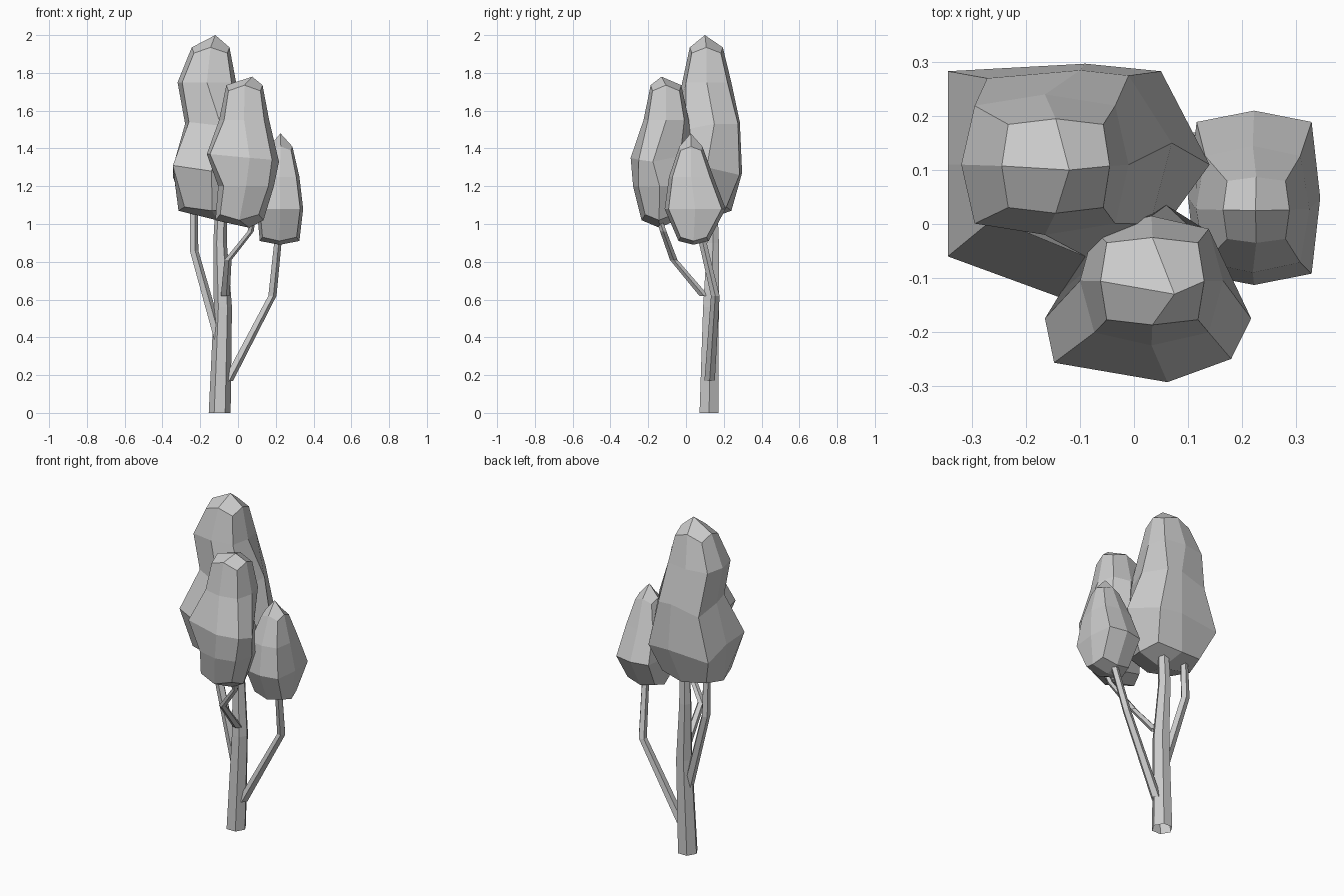
import bpy, bmesh, math


def loft(name, rings, bottom=None, top=None):
    """Skin a stack of point rings (low to high); an end given a tip point is closed."""
    bm = bmesh.new()
    loops = [[bm.verts.new(p) for p in ring] for ring in rings]
    n = len(loops[0])
    for a, b in zip(loops, loops[1:]):
        for i in range(n):
            j = (i + 1) % n
            bm.faces.new((a[i], a[j], b[j], b[i]))
    for loop, tip in ((loops[0], bottom), (loops[-1], top)):
        if tip:
            # Four quads meeting at the tip, like the end of a subdivided cube
            v = bm.verts.new(tip)
            for i in range(0, n, 2):
                bm.faces.new((loop[i], loop[i + 1], loop[(i + 2) % n], v))
    bmesh.ops.recalc_face_normals(bm, faces=bm.faces)
    mesh = bpy.data.meshes.new(name)
    bm.to_mesh(mesh)
    bm.free()
    obj = bpy.data.objects.new(name, mesh)
    bpy.context.collection.objects.link(obj)
    return obj


def box_ring(z, x0, x1, y0, y1, k, sag=0):
    """Eight-point ring between square and diamond, corners lowered by sag."""
    cx, cy, rx, ry = (x0 + x1) / 2, (y0 + y1) / 2, (x1 - x0) / 2, (y1 - y0) / 2
    unit = [(1, 0), (k, k), (0, 1), (-k, k), (-1, 0), (-k, -k), (0, -1), (k, -k)]
    return [(cx + u * rx, cy + v * ry, z - sag * (i % 2)) for i, (u, v) in enumerate(unit)]


def limb(name, path, sides):
    """Tapered open stem through (x, y, z, radius) stations."""
    rings = []
    for x, y, z, r in path:
        rings.append([(x + r * math.cos(math.tau * i / sides),
                       y + r * math.sin(math.tau * i / sides), z) for i in range(sides)])
    return loft(name, rings)


# Tall rear crown: irregular skirt and a waist pinched at its front left
loft("rear_crown",
     [box_ring(1.07, -0.315, 0.04, -0.05, 0.24, 0.82, -0.02),
      [(0.14, 0.11, 1.30), (0.05, 0.283, 1.26), (-0.09, 0.297, 1.27), (-0.345, 0.283, 1.25),
       (-0.345, 0.11, 1.30), (-0.345, -0.06, 1.31), (-0.14, -0.135, 1.28), (0.06, 0.0, 1.28)],
      [(0.07, 0.15, 1.53), (-0.01, 0.275, 1.53), (-0.10, 0.285, 1.54), (-0.272, 0.27, 1.50),
       (-0.28, 0.11, 1.53), (-0.26, 0.01, 1.54), (-0.09, -0.06, 1.52), (0.03, 0.0, 1.50)],
      box_ring(1.75, -0.32, -0.01, -0.02, 0.24, 0.84),
      box_ring(1.935, -0.245, -0.045, 0.02, 0.195, 0.88, 0.03)],
     (-0.11, 0.10, 1.02), (-0.12, 0.10, 2.0))

# Middle front crown: broad at the front, wedge-shaped towards the back
loft("front_crown",
     [box_ring(1.02, -0.12, 0.135, -0.235, -0.05, 0.80, -0.03),
      box_ring(1.20, -0.105, 0.19, -0.28, 0.00, 0.80),
      [(0.217, -0.175, 1.33), (0.13, -0.03, 1.36), (0.06, 0.035, 1.36), (-0.06, -0.045, 1.37),
       (-0.165, -0.175, 1.37), (-0.148, -0.257, 1.37), (0.062, -0.293, 1.35),
       (0.18, -0.25, 1.34)],
      box_ring(1.55, -0.10, 0.165, -0.225, 0.015, 0.80),
      box_ring(1.735, -0.062, 0.13, -0.187, -0.025, 0.88, 0.03)],
     (0.06, -0.14, 0.98), (0.075, -0.13, 1.78))

# Small right crown
loft("right_crown",
     [box_ring(0.91, 0.115, 0.325, -0.04, 0.12, 0.86, -0.02),
      box_ring(1.08, 0.10, 0.345, -0.113, 0.21, 0.87),
      box_ring(1.25, 0.115, 0.325, -0.09, 0.145, 0.84),
      box_ring(1.41, 0.165, 0.288, -0.035, 0.087, 0.88, 0.02)],
     (0.22, 0.04, 0.89), (0.225, 0.025, 1.48))

# Trunk and branches
limb("trunk", [(-0.097, 0.122, 0, 0.058), (-0.08, 0.132, 0.56, 0.048),
               (-0.095, 0.143, 0.90, 0.036), (-0.09, 0.14, 1.06, 0.032)], 6)
limb("right_branch", [(-0.055, 0.125, 0.17, 0.029), (0.18, 0.155, 0.62, 0.024),
                      (0.215, 0.075, 0.96, 0.021)], 5)
limb("left_branch", [(-0.10, 0.125, 0.38, 0.029), (-0.235, 0.15, 0.86, 0.025),
                     (-0.235, 0.14, 1.10, 0.022)], 5)
limb("front_branch", [(-0.07, 0.095, 0.62, 0.026), (-0.055, -0.065, 0.81, 0.021),
                      (0.065, -0.12, 0.96, 0.018), (0.075, -0.14, 1.02, 0.016)], 5)
